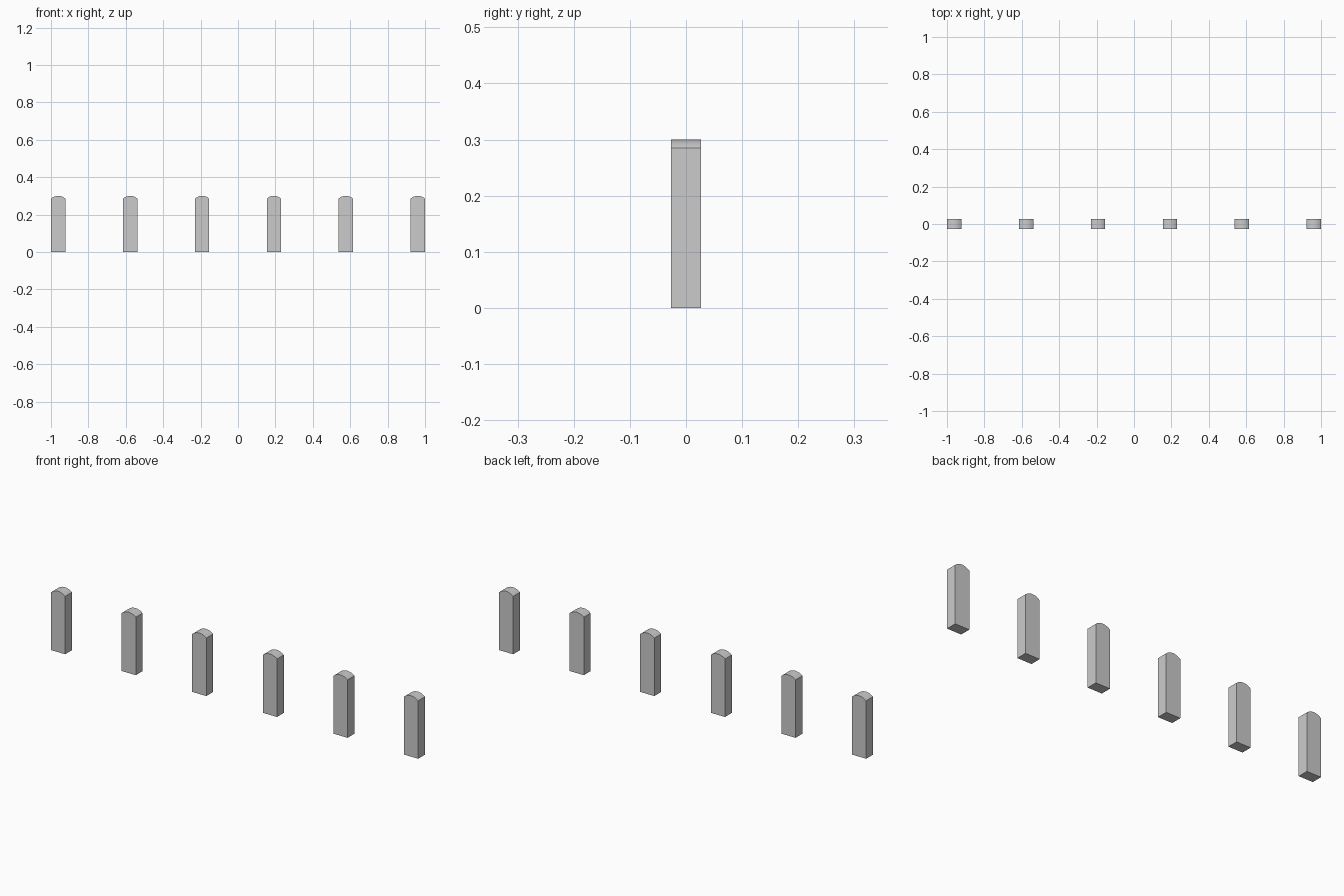
import bpy, bmesh, math

if "Cube" in bpy.data.objects:
    bpy.data.objects.remove(bpy.data.objects["Cube"])

COUNT, WIDTH, DEPTH = 6, 0.077, 0.053
SHOULDER, TOP, SEGMENTS = 0.285, 0.30, 12


def post_profile():
    # Front outline: square foot with a shallow arched top
    half, rise = WIDTH / 2, TOP - SHOULDER
    radius = (half ** 2 + rise ** 2) / (2 * rise)
    sweep = math.asin(half / radius)
    points = [(-half, 0), (half, 0)]
    for i in range(SEGMENTS + 1):
        a = sweep * (1 - 2 * i / SEGMENTS)
        points.append((radius * math.sin(a), TOP - radius + radius * math.cos(a)))
    return points


def make_post_mesh():
    bm = bmesh.new()
    face = bm.faces.new([bm.verts.new((x, -DEPTH / 2, z)) for x, z in post_profile()])
    result = bmesh.ops.extrude_face_region(bm, geom=[face])
    moved = [v for v in result["geom"] if isinstance(v, bmesh.types.BMVert)]
    bmesh.ops.translate(bm, verts=moved, vec=(0, DEPTH, 0))
    bmesh.ops.recalc_face_normals(bm, faces=bm.faces)
    mesh = bpy.data.meshes.new("post")
    bm.to_mesh(mesh)
    bm.free()
    return mesh


# Row of evenly spaced posts
mesh = make_post_mesh()
spacing = (2 - WIDTH) / (COUNT - 1)
for i in range(COUNT):
    post = bpy.data.objects.new(f"post_{i + 1}", mesh)
    post.location.x = -1 + WIDTH / 2 + i * spacing
    bpy.context.collection.objects.link(post)

# Smooth the arch, keep the corners sharp
bpy.context.view_layer.objects.active = post
post.select_set(True)
bpy.ops.object.shade_smooth_by_angle(angle=math.radians(30))
